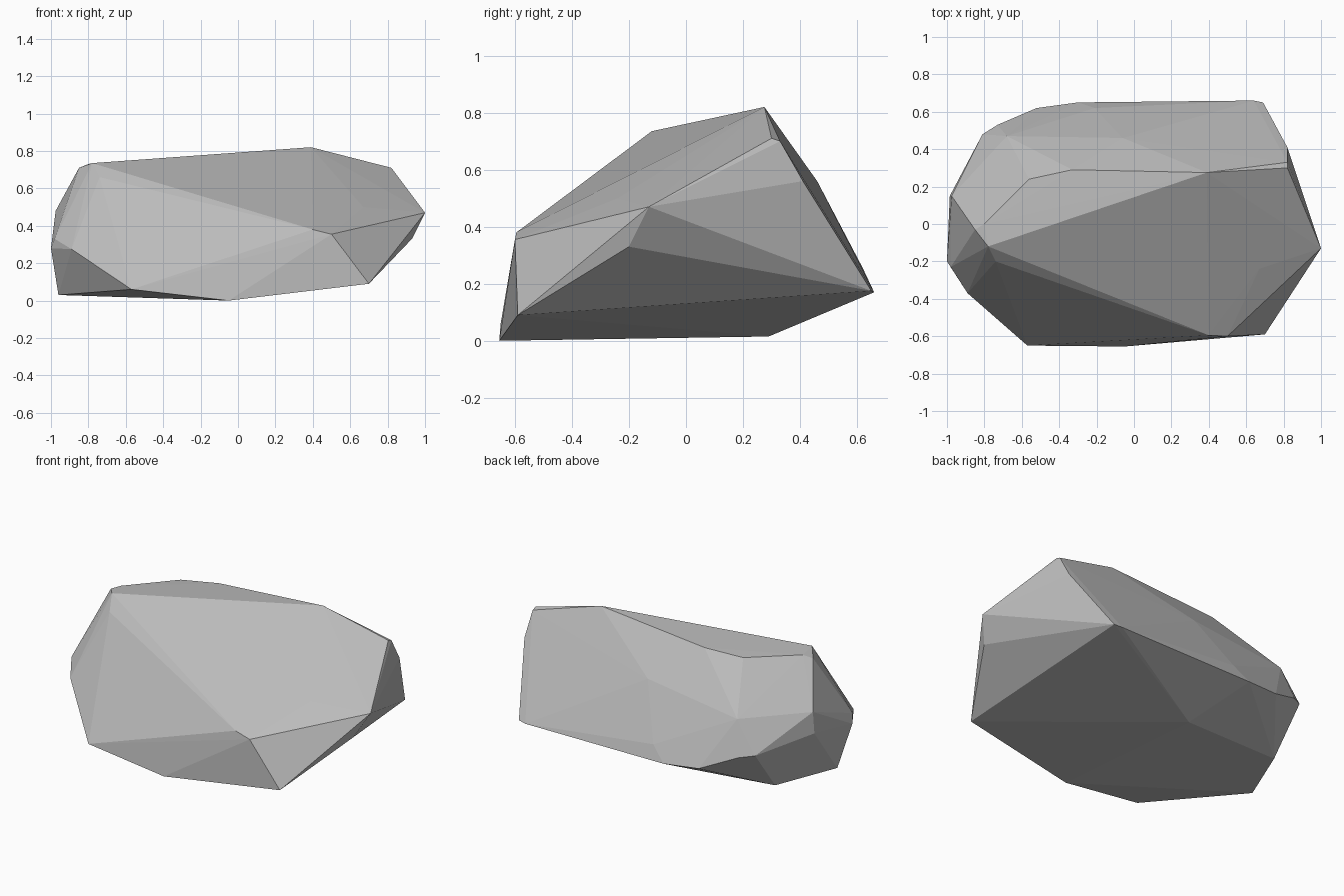
import bpy
import bmesh

# Remove the default cube
default_cube = bpy.data.objects.get("Cube")
if default_cube:
    bpy.data.objects.remove(default_cube, do_unlink=True)


def make_material(name, colour):
    material = bpy.data.materials.new(name)
    material.use_nodes = True
    material.diffuse_color = colour
    shader = material.node_tree.nodes["Principled BSDF"]
    shader.inputs["Base Color"].default_value = colour
    shader.inputs["Roughness"].default_value = 0.9
    return material


def make_chiselled_rock(name, corner_groups, material):
    """Wrap the chiselled corners in a tight skin of flat facets."""
    bm = bmesh.new()
    for group in corner_groups:
        for corner in group:
            bm.verts.new(corner)
    bmesh.ops.convex_hull(bm, input=bm.verts[:])

    # Drop corners that the skin does not use
    loose = [vert for vert in bm.verts if not vert.link_faces]
    bmesh.ops.delete(bm, geom=loose, context="VERTS")
    bmesh.ops.recalc_face_normals(bm, faces=bm.faces[:])

    mesh = bpy.data.meshes.new(name)
    bm.to_mesh(mesh)
    bm.free()
    mesh.materials.append(material)
    mesh.shade_flat()
    rock = bpy.data.objects.new(name, mesh)
    bpy.context.scene.collection.objects.link(rock)
    return rock


# Underside the rock rests on
underside = [
    (-.05, -.655, 0), (-.57, -.65, .06), (.7, -.59, .09),
    (-.96, -.11, .03), (-.8, .27, .025), (-.16, .29, .015),
]

# Steep front edge below the large slope
front_edge = [
    (.4, -.595, .38), (.5, -.6, .355), (.67, -.24, .5),
]

# Blunt end on the left
left_end = [
    (1, -.13, .47), (.93, -.2, .33), (.82, .3, .71),
    (.82, .33, .7), (.82, .41, .56),
]

# Long ridge along the top
ridge = [
    (.39, .275, .82), (-.33, .29, .76), (-.56, .24, .74),
    (-.78, -.12, .735), (-.8, 0, .73), (-.85, -.03, .71), (-.74, -.2, .66),
]

# Rounded end on the right
right_end = [
    (-1, -.2, .28), (-.98, -.23, .33), (-.89, -.37, .275),
    (-.975, .15, .48), (-.985, .15, .35),
]

# Sloping back face and its lower rim
back_face = [
    (-.06, .46, .56), (-.68, .47, .48), (.1, .62, .25), (-.21, .62, .255),
    (.64, .66, .17), (.69, .65, .175), (-.3, .65, .17),
    (-.52, .62, .187), (-.73, .53, .276), (-.81, .48, .29),
]

stone_grey = make_material("stone grey", (0.5, 0.5, 0.5, 1.0))
make_chiselled_rock(
    "rock",
    [underside, front_edge, left_end, ridge, right_end, back_face],
    stone_grey,
)
